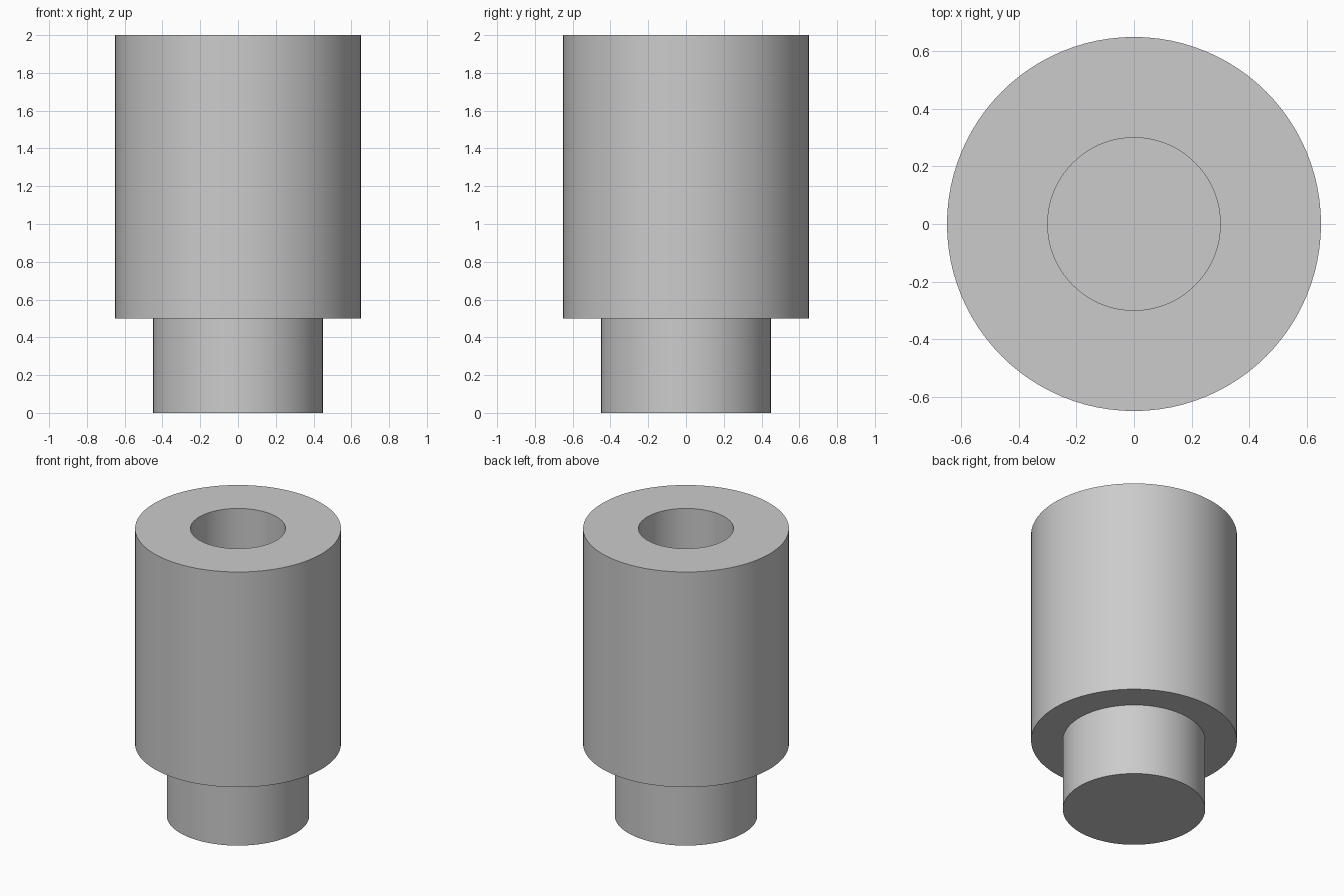
import bpy
import bmesh
import math

cube = bpy.data.objects.get("Cube")
if cube:
    bpy.data.objects.remove(cube, do_unlink=True)

# Plain grey finish
grey = bpy.data.materials.new("light_grey")
grey.use_nodes = True
colour = (0.6, 0.6, 0.6, 1.0)
grey.diffuse_color = colour
grey.node_tree.nodes["Principled BSDF"].inputs["Base Color"].default_value = colour

SEGMENTS = 96
STUD_RADIUS, BODY_RADIUS, BORE_RADIUS = 0.45, 0.65, 0.30
SHOULDER, TOP, BORE_FLOOR = 0.5, 2.0, 1.0


def lathe(name, profile):
    """Turn a radius/height profile around z, capping both open ends."""
    bm = bmesh.new()
    rings = []
    for radius, height in profile:
        angles = [math.tau * i / SEGMENTS for i in range(SEGMENTS)]
        rings.append([bm.verts.new((radius * math.cos(a), radius * math.sin(a), height))
                      for a in angles])
    for low, high in zip(rings, rings[1:]):
        for i in range(SEGMENTS):
            j = (i + 1) % SEGMENTS
            bm.faces.new((low[i], low[j], high[j], high[i]))
    bm.faces.new(rings[0][::-1])
    bm.faces.new(rings[-1])
    bmesh.ops.recalc_face_normals(bm, faces=bm.faces)
    mesh = bpy.data.meshes.new(name)
    bm.to_mesh(mesh)
    bm.free()
    mesh.materials.append(grey)
    obj = bpy.data.objects.new(name, mesh)
    bpy.context.collection.objects.link(obj)
    return obj


# Stepped bushing: narrow stud, wide body, blind bore from the top
bushing = lathe("stepped_bushing", [
    (STUD_RADIUS, 0),
    (STUD_RADIUS, SHOULDER),
    (BODY_RADIUS, SHOULDER),
    (BODY_RADIUS, TOP),
    (BORE_RADIUS, TOP),
    (BORE_RADIUS, BORE_FLOOR),
])

# Smooth walls with crisp rims
bpy.ops.object.select_all(action='DESELECT')
bushing.select_set(True)
bpy.context.view_layer.objects.active = bushing
bpy.ops.object.shade_smooth_by_angle(angle=math.radians(30))
